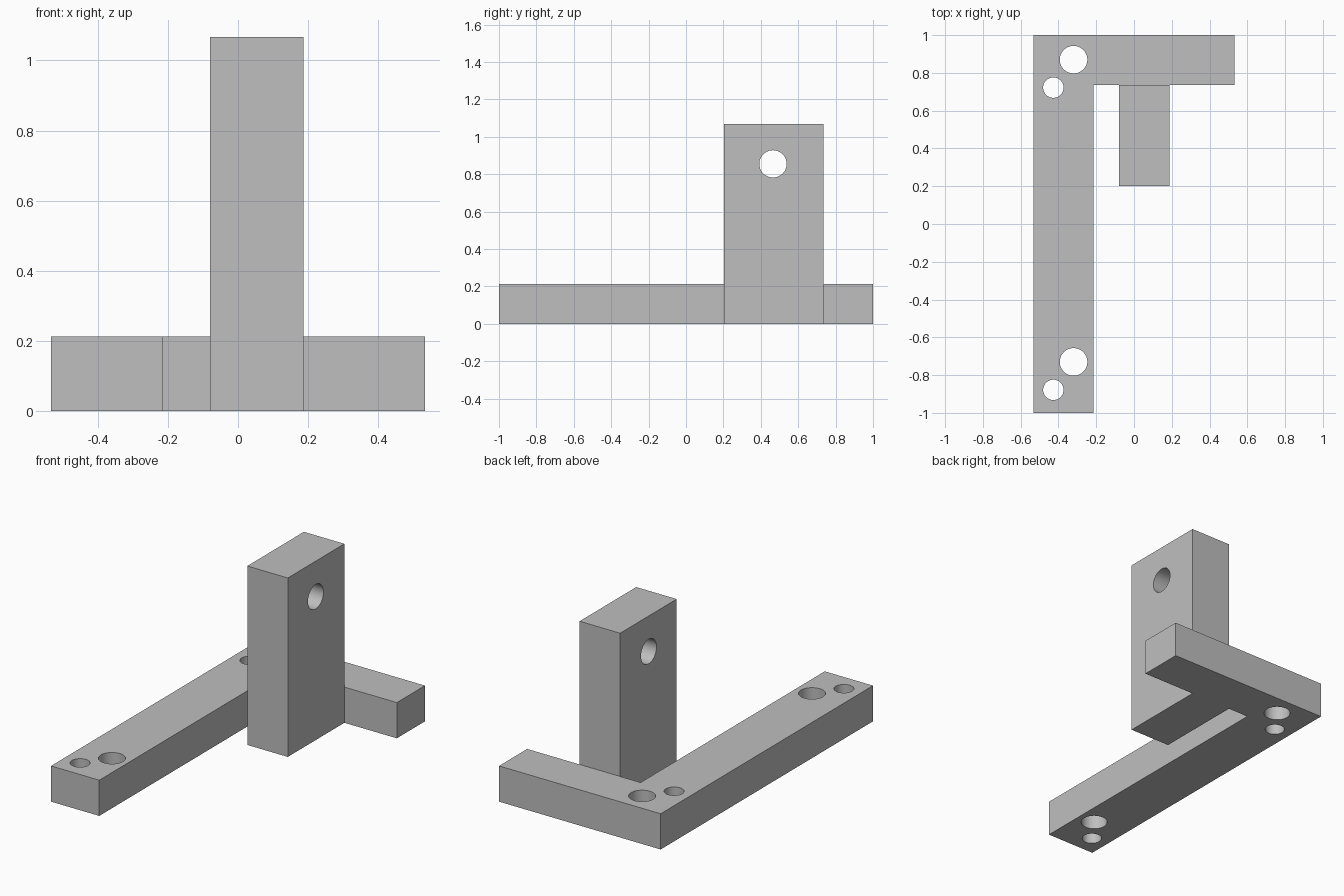
import bpy
import bmesh
from mathutils import Matrix, Vector

cube = bpy.data.objects.get("Cube")
if cube:
    bpy.data.objects.remove(cube, do_unlink=True)

# Single grey material
grey = bpy.data.materials.new("plain_grey")
grey.use_nodes = True
colour = (0.52, 0.52, 0.52, 1)
grey.diffuse_color = colour
grey.node_tree.nodes["Principled BSDF"].inputs["Base Color"].default_value = colour

BASE_H, POST_H = 0.213, 1.067
X0, X1, BAR_X = -0.533, 0.533, -0.215     # outer sides, inner side of the long bar
ARM_Y = 0.735                             # front side of the short arm
PX0, PX1, PY = -0.08, 0.187, 0.202        # post footprint


def add_object(name, bm):
    mesh = bpy.data.meshes.new(name)
    bm.to_mesh(mesh)
    bm.free()
    obj = bpy.data.objects.new(name, mesh)
    bpy.context.collection.objects.link(obj)
    return obj


def extrude(bm, faces, height):
    new = bmesh.ops.extrude_face_region(bm, geom=faces)["geom"]
    verts = [v for v in new if isinstance(v, bmesh.types.BMVert)]
    bmesh.ops.translate(bm, verts=verts, vec=(0, 0, height))
    return [f for f in new if isinstance(f, bmesh.types.BMFace)]


# L-shaped base and upright post, raised from one shared footprint
bm = bmesh.new()
arm_in, arm_out = [bm.verts.new((x, ARM_Y, 0)) for x in (PX0, PX1)]
outline = [(X0, -1), (BAR_X, -1), (BAR_X, ARM_Y), arm_in, arm_out,
           (X1, ARM_Y), (X1, 1), (X0, 1)]
base = bm.faces.new([p if isinstance(p, bmesh.types.BMVert)
                     else bm.verts.new((*p, 0)) for p in outline])
foot = [bm.verts.new((x, PY, 0)) for x in (PX0, PX1)]
post = bm.faces.new([foot[0], foot[1], arm_out, arm_in])
tops = extrude(bm, [base, post], BASE_H)
post_top = min(tops, key=lambda f: f.calc_area())
extrude(bm, [post_top], POST_H - BASE_H)
bmesh.ops.dissolve_limit(bm, angle_limit=0.01, verts=bm.verts[:], edges=bm.edges[:])
bmesh.ops.recalc_face_normals(bm, faces=bm.faces[:])
bracket = add_object("bracket", bm)
bracket.data.materials.append(grey)


# Round holes: two pairs through the base, one across the post
def drill(name, centre, radius, axis):
    bm = bmesh.new()
    turn = Vector((0, 0, 1)).rotation_difference(Vector(axis)).to_matrix().to_4x4()
    bmesh.ops.create_cone(bm, cap_ends=True, segments=48, radius1=radius, radius2=radius,
                          depth=0.6, matrix=Matrix.Translation(centre) @ turn)
    cutter = add_object(name, bm)
    cutter.data.materials.append(grey)
    cutter.hide_render = True
    mod = bracket.modifiers.new(name, "BOOLEAN")
    mod.operation = "DIFFERENCE"
    mod.solver = "EXACT"
    mod.object = cutter
    return cutter


cutters = [drill("post_hole", (0.053, 0.465, 0.855), 0.073, (1, 0, 0))]
for place, y in (("front", -0.73), ("back", 0.87)):
    cutters.append(drill(place + "_large_hole", (-0.32, y, 0.1), 0.073, (0, 0, 1)))
    cutters.append(drill(place + "_small_hole", (-0.427, y - 0.148, 0.1), 0.054, (0, 0, 1)))

bpy.ops.object.select_all(action="DESELECT")
bracket.select_set(True)
bpy.context.view_layer.objects.active = bracket
for mod in list(bracket.modifiers):
    bpy.ops.object.modifier_apply(modifier=mod.name)
for cutter in cutters:
    bpy.data.objects.remove(cutter, do_unlink=True)
bpy.ops.object.shade_smooth_by_angle(angle=0.6)
